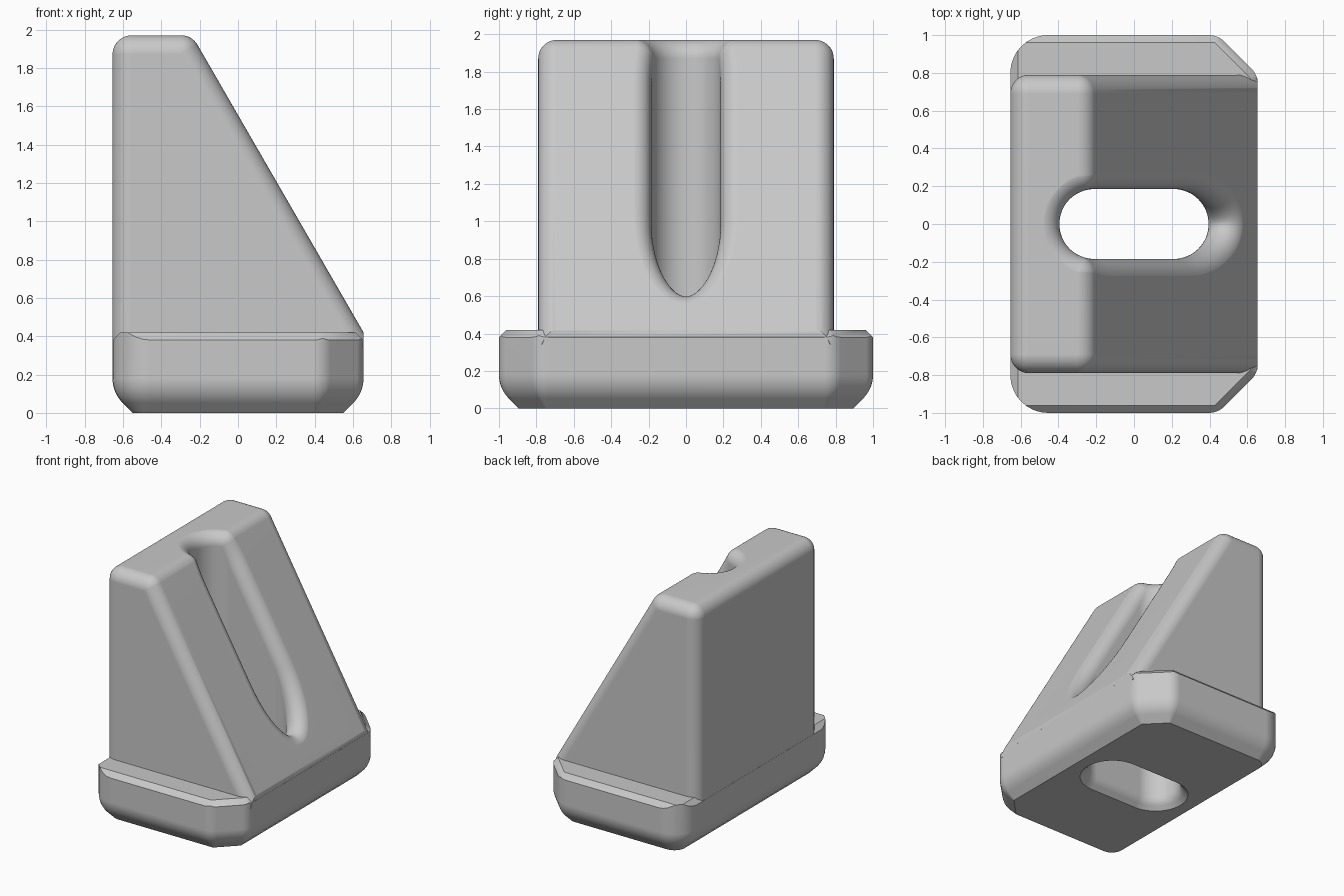
import bpy, bmesh
from math import sin, cos, tan, acos, radians, sqrt, pi
from mathutils import Vector

cube = bpy.data.objects.get("Cube")
if cube:
    bpy.data.objects.remove(cube, do_unlink=True)

HALF_X, HALF_Y = 0.655, 1.0
TOP, SHELF = 1.97, 0.42      # wedge top and base top heights
R = 0.1                      # wedge edge rounding
BODY_Y = 0.79                # wedge half width
SLOPE = sqrt(3)              # sixty degree ramp
SLOT_C, SLOT_R = 0.21, 0.185

grey = bpy.data.materials.new("light_grey")
grey.use_nodes = True
grey.diffuse_color = (0.58, 0.58, 0.58, 1)
grey.node_tree.nodes["Principled BSDF"].inputs["Base Color"].default_value = (0.58, 0.58, 0.58, 1)


def to_object(bm, name):
    bmesh.ops.recalc_face_normals(bm, faces=bm.faces)
    mesh = bpy.data.meshes.new(name)
    bm.to_mesh(mesh)
    bm.free()
    mesh.materials.append(grey)
    obj = bpy.data.objects.new(name, mesh)
    bpy.context.collection.objects.link(obj)
    return obj


def loft(rings, name):
    """Closed solid through rings of equal point count."""
    bm = bmesh.new()
    loops = [[bm.verts.new(p) for p in ring] for ring in rings]
    n = len(loops[0])
    for a, b in zip(loops, loops[1:]):
        for i in range(n):
            j = (i + 1) % n
            bm.faces.new((a[i], a[j], b[j], b[i]))
    bm.faces.new(loops[0])
    bm.faces.new(loops[-1])
    bmesh.ops.remove_doubles(bm, verts=bm.verts, dist=1e-5)
    return to_object(bm, name)


def boolean(obj, other, operation):
    mod = obj.modifiers.new(operation, 'BOOLEAN')
    mod.operation, mod.object, mod.solver = operation, other, 'EXACT'
    bpy.context.view_layer.objects.active = obj
    bpy.ops.object.modifier_apply(modifier=mod.name)
    bpy.data.objects.remove(other, do_unlink=True)


def outline(z, d, r_ramp, r_back, steps=8):
    """Base plan inset by d: cut corners at +x, round corners at -x."""
    t = tan(pi / 8)
    x, y = HALF_X - d, HALF_Y - d
    corners = [(x, 0.79 - t * d, r_ramp, 0, 45),
               (0.445 - t * d, y, r_ramp, 45, 90),
               (-x, y, r_back, 90, 180)]
    half = []
    for cx, cy, r, a0, a1 in corners:
        mid, reach = radians((a0 + a1) / 2), r / cos(radians((a1 - a0) / 2))
        ox, oy = cx - cos(mid) * reach, cy - sin(mid) * reach
        for i in range(steps + 1 if r > 0 else 1):
            a = radians(a0 + (a1 - a0) * i / steps)
            half.append((ox + r * cos(a), oy + r * sin(a), z))
    return half + [(px, -py, pz) for px, py, pz in reversed(half)]


def teardrop(r, steps=8):
    """(height, offset) pairs: quarter-turn arc stopped at 45 degrees, top to bottom."""
    angles = [pi / 4 * i / steps for i in range(steps + 1)]
    return [(r * (1 - sin(a)), r * (1 - cos(a))) for a in angles]


# Base with softened underside
profile = [(0.5, 0)] + teardrop(0.18)
profile.append((0, sum(profile[-1])))
block = loft([outline(z, d, 0.12 - d, 0.2 - d) for z, d in profile], "wedge_block")

# Flat chamfer around the base top
trim = loft([outline(z, d, 0, 0) for z, d in ((-0.1, -0.05), (0.33, -0.05), (SHELF, 0.04))], "trim")
boolean(block, trim, 'INTERSECT')


def ramp_centre_z(x):
    """Height of a rounding-ball centre rolling under the ramp."""
    return SHELF + SLOPE * (HALF_X - x) - 2 * R


KINK = HALF_X - (TOP - R + 2 * R - SHELF) / SLOPE

# Upright wedge: hull of balls, trimmed flush with the base
back_x, low_x = -HALF_X + R + 0.0005, 0.75
bm = bmesh.new()
for cx, cz in ((back_x, 0), (back_x, TOP - R), (KINK, TOP - R), (low_x, ramp_centre_z(low_x))):
    for side in (-1, 1):
        for i in range(48):
            for j in range(25):
                a, e = pi * i / 24, pi * j / 24 - pi / 2
                bm.verts.new((cx + R * cos(e) * cos(a),
                              side * (BODY_Y - R) + R * cos(e) * sin(a), cz + R * sin(e)))
bmesh.ops.remove_doubles(bm, verts=bm.verts, dist=1e-5)
bmesh.ops.convex_hull(bm, input=bm.verts)
bmesh.ops.delete(bm, geom=[v for v in bm.verts if not v.link_faces], context='VERTS')
bmesh.ops.dissolve_limit(bm, angle_limit=radians(0.3), verts=bm.verts, edges=bm.edges)
for co, no in (((HALF_X - 0.0005, 0, 0), (1, 0, 0)), ((0, 0, 0.34), (0, 0, -1))):
    bmesh.ops.bisect_plane(bm, geom=bm.verts[:] + bm.edges[:] + bm.faces[:], dist=1e-6,
                           plane_co=co, plane_no=no, clear_outer=True)
    bmesh.ops.holes_fill(bm, edges=[e for e in bm.edges if e.is_boundary], sides=0)
wedge = to_object(bm, "wedge")
boolean(block, wedge, 'UNION')

# Stations round the slot: cap centre, direction, elevation of the outer surface normal
turn = acos((KINK + SLOT_C) / (SLOT_R + R))


def span(cx, a0, a1, n, e0, e1):
    return [(cx, a0 + (a1 - a0) * i / n, radians(e0 + (e1 - e0) * i / n)) for i in range(n + 1)]


stations = (span(SLOT_C, -pi / 2, pi / 2, 32, 30, 30)
            + span(-SLOT_C, pi / 2, turn, 5, 30, 30)
            + span(-SLOT_C, turn, turn, 8, 30, 90)[1:-1]
            + span(-SLOT_C, turn, 2 * pi - turn, 24, 90, 90)
            + span(-SLOT_C, 2 * pi - turn, 2 * pi - turn, 8, 90, 30)[1:-1]
            + span(-SLOT_C, 2 * pi - turn, 3 * pi / 2, 5, 30, 30))


def slot_ring(z, d):
    r = SLOT_R + d
    return [(cx + r * cos(a), r * sin(a), z) for cx, a, e in stations]


def rim_ring(f):
    """Rolling-ball rounding between slot wall (0) and outer surface (1)."""
    ring = []
    for cx, a, e in stations:
        x, y = cx + (SLOT_R + R) * cos(a), (SLOT_R + R) * sin(a)
        centre = Vector((x, y, min(TOP - R, ramp_centre_z(x)) + 0.001))
        wall = Vector((-cos(a), -sin(a), 0))
        ring.append(centre + R * wall.slerp(Vector((cos(e), 0, sin(e))), f))
    return ring


# Through slot with flared bottom and rounded upper rim
flare = list(reversed(teardrop(0.1)))
rings = [slot_ring(-0.05, sum(flare[0]) + 0.05)] + [slot_ring(z, d) for z, d in flare]
rings += [rim_ring(k / 14) for k in range(15)]
rings.append([(p[0], p[1], 2.4) for p in rings[-1]])
boolean(block, loft(rings, "slot"), 'DIFFERENCE')

# Smooth shading with crisp flats
bpy.ops.object.select_all(action='DESELECT')
block.select_set(True)
bpy.context.view_layer.objects.active = block
bpy.ops.object.shade_smooth_by_angle(angle=radians(32))
soft = block.modifiers.new("flat_shading", 'WEIGHTED_NORMAL')
soft.keep_sharp = True
